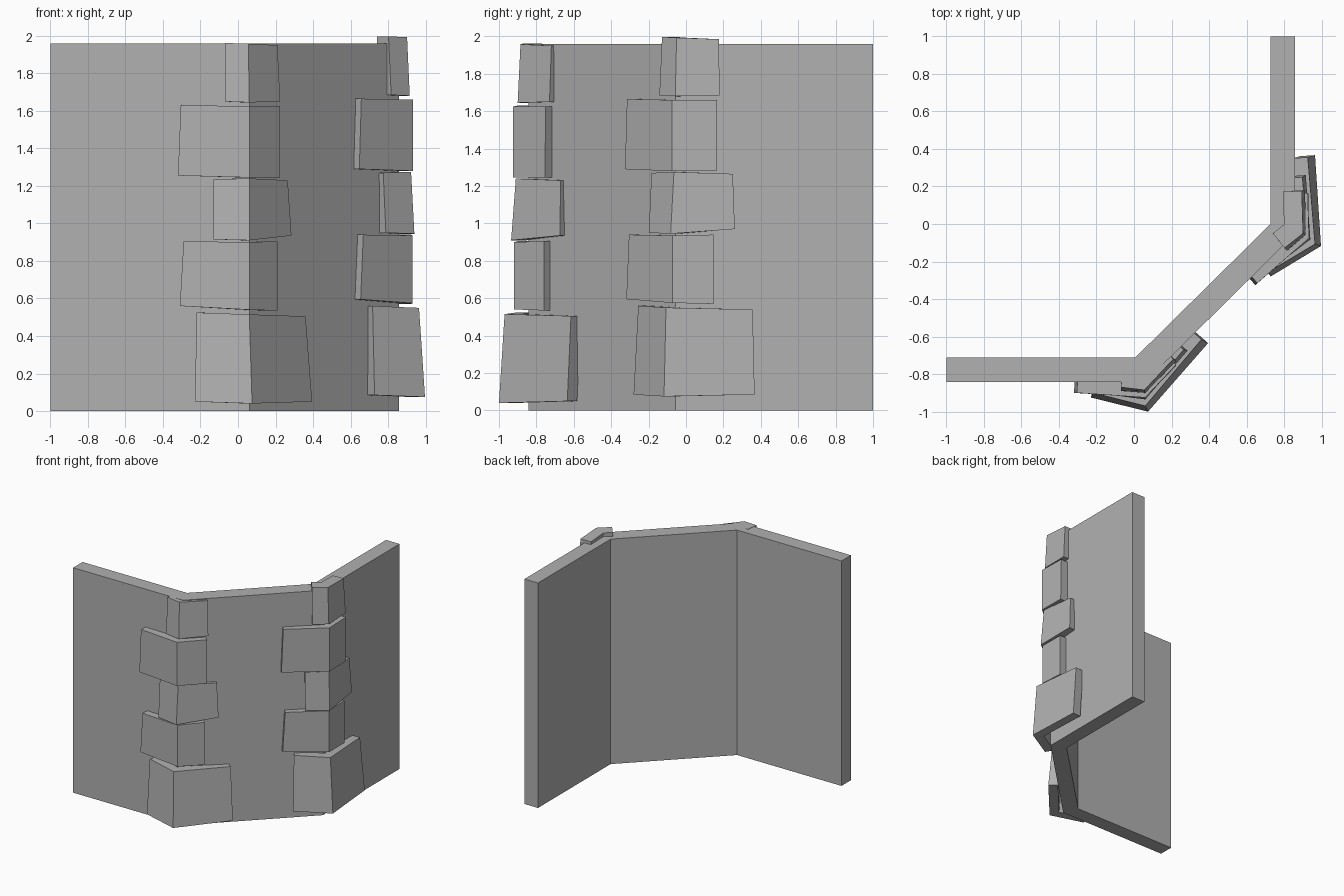
import bpy, bmesh, math
from mathutils import Vector, Matrix

if "Cube" in bpy.data.objects:
    bpy.data.objects.remove(bpy.data.objects["Cube"])

stone_grey = bpy.data.materials.new("stone_grey")
stone_grey.diffuse_color = (0.44, 0.44, 0.44, 1)
stone_grey.use_nodes = True
stone_grey.node_tree.nodes["Principled BSDF"].inputs["Base Color"].default_value = stone_grey.diffuse_color


def prism(name, bottom, top, matrix=Matrix()):
    """Solid between two matching loops of 3D points."""
    bm = bmesh.new()
    lo = [bm.verts.new(p) for p in bottom]
    hi = [bm.verts.new(p) for p in top]
    n = len(lo)
    for i in range(n):
        j = (i + 1) % n
        bm.faces.new((lo[i], lo[j], hi[j], hi[i]))
    # bent caps: two quads on either side of the corner
    for ring in (lo, hi):
        for i in range(n // 2 - 1):
            bm.faces.new((ring[i], ring[i + 1], ring[n - 2 - i], ring[n - 1 - i]))
    bmesh.ops.recalc_face_normals(bm, faces=bm.faces)
    bm.transform(matrix)
    me = bpy.data.meshes.new(name)
    bm.to_mesh(me)
    bm.free()
    me.materials.append(stone_grey)
    ob = bpy.data.objects.new(name, me)
    bpy.context.collection.objects.link(ob)
    return ob


def thicken(path, t):
    """Closed loop: outer path plus its mitred inward offset."""
    pts = [Vector(p) for p in path]
    dirs = [(b - a).to_2d().normalized() for a, b in zip(pts, pts[1:])]
    norms = [Vector((-d.y, d.x)) for d in dirs]
    inner = []
    for i, p in enumerate(pts):
        a, b = norms[max(i - 1, 0)], norms[min(i, len(norms) - 1)]
        m = (a + b) / (1 + a.dot(b)) * t
        inner.append(p + Vector((m.x, m.y, 0)))
    return pts + inner[::-1]


# Three-sided wall
plan = [(-1, -0.842), (0.06, -0.842), (0.857, -0.055), (0.857, 1)]
prism("wall", thicken([(x, y, 0) for x, y in plan], 0.13),
      thicken([(x, y, 1.96) for x, y in plan], 0.13))

# Corner stones: outer left / corner / right points at bottom and top, thickness
stones = [
    ([(-.23, -.925, .05), (.075, -1.0, .04), (.395, -.635, .05)],
     [(-.22, -.90, .525), (.06, -.97, .515), (.36, -.615, .505)], .08),
    ([(-.31, -.90, .56), (.06, -.92, .54), (.21, -.76, .535)],
     [(-.29, -.90, .905), (.06, -.92, .90), (.21, -.76, .905)], .08),
    ([(-.13, -.91, .915), (.06, -.935, .91), (.285, -.675, .935)],
     [(-.13, -.89, 1.235), (.06, -.91, 1.24), (.265, -.67, 1.23)], .08),
    ([(-.32, -.90, 1.255), (.06, -.925, 1.245), (.225, -.755, 1.245)],
     [(-.305, -.90, 1.63), (.06, -.925, 1.625), (.225, -.75, 1.625)], .08),
    ([(-.07, -.89, 1.65), (.06, -.90, 1.645), (.225, -.73, 1.65)],
     [(-.07, -.87, 1.962), (.055, -.885, 1.958), (.21, -.72, 1.95)], .10),
]

# Same stack on the left corner and, turned 45 degrees, on the right corner
turn = (Matrix.Translation((0.873, -0.015, 0.035))
        @ Matrix.Rotation(math.radians(45), 4, 'Z')
        @ Matrix.Translation((-0.06, 0.84, 0)))
for side, mat in (("left", Matrix()), ("right", turn)):
    for k, (bot, top, t) in enumerate(stones, 1):
        prism(f"{side}_corner_stone_{k}", thicken(bot, t), thicken(top, t), mat)
